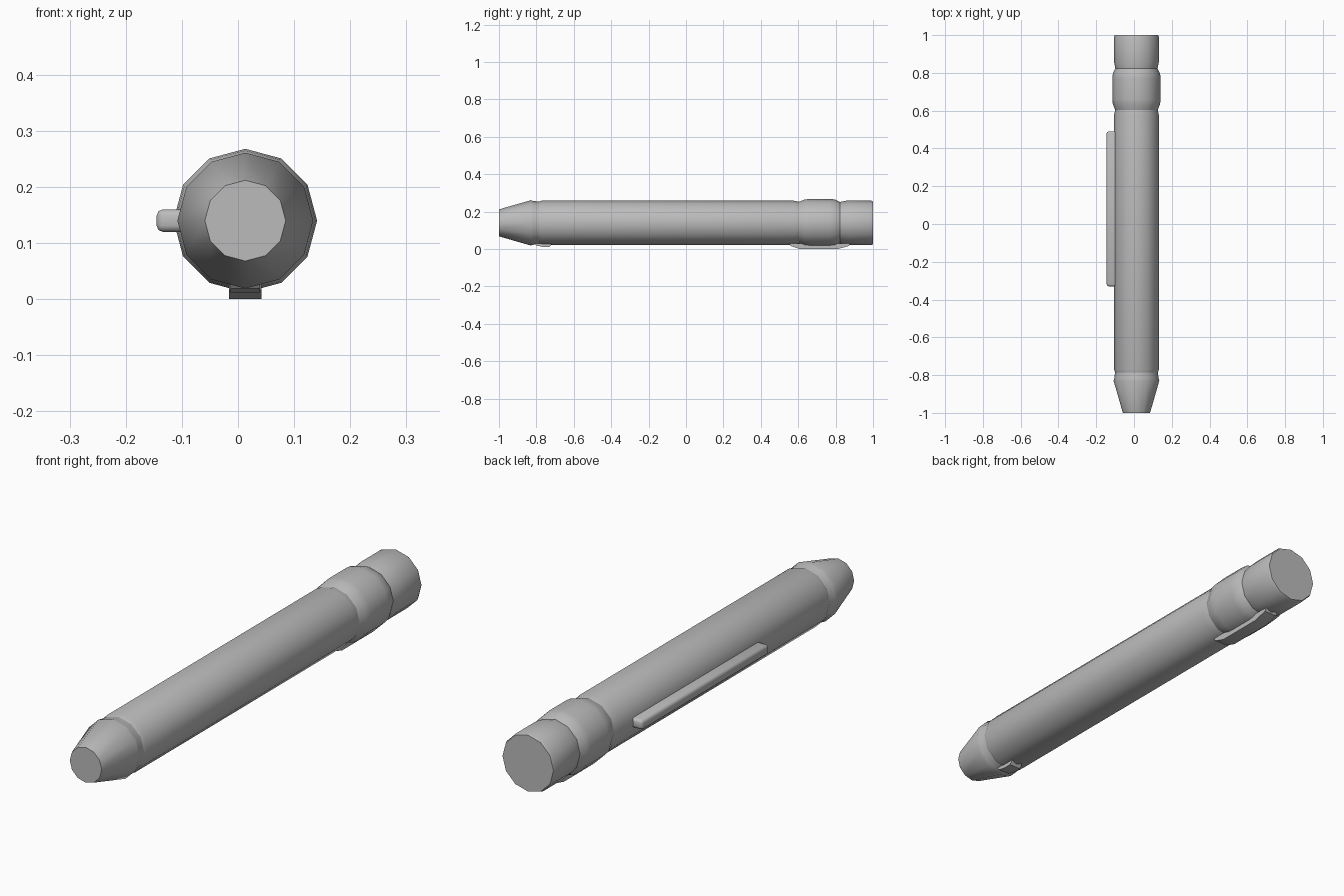
import bpy, bmesh, math
from mathutils import Vector

cube = bpy.data.objects.get("Cube")
if cube:
    bpy.data.objects.remove(cube, do_unlink=True)

CX, CZ, SIDES = 0.013, 0.14, 12

grey = bpy.data.materials.new("plain grey")
grey.use_nodes = True
colour = (0.5, 0.5, 0.5, 1)
grey.diffuse_color = colour
grey.node_tree.nodes["Principled BSDF"].inputs["Base Color"].default_value = colour


def finish(name, bm, angle=35):
    bmesh.ops.recalc_face_normals(bm, faces=bm.faces)
    mesh = bpy.data.meshes.new(name)
    bm.to_mesh(mesh)
    bm.free()
    mesh.materials.append(grey)
    obj = bpy.data.objects.new(name, mesh)
    bpy.context.collection.objects.link(obj)
    bpy.ops.object.select_all(action='DESELECT')
    obj.select_set(True)
    bpy.context.view_layer.objects.active = obj
    bpy.ops.object.shade_smooth_by_angle(angle=math.radians(angle))
    return obj


def tube(name, profile):
    """Capped twelve-sided turning along y from (y, radius) pairs."""
    bm = bmesh.new()
    rings = []
    for y, r in profile:
        turns = [2 * math.pi * i / SIDES for i in range(SIDES)]
        rings.append([bm.verts.new((CX + r * math.cos(a), y, CZ + r * math.sin(a))) for a in turns])
    for a, b in zip(rings, rings[1:]):
        for i in range(SIDES):
            j = (i + 1) % SIDES
            bm.faces.new((a[i], a[j], b[j], b[i]))
    bm.faces.new(rings[0])
    bm.faces.new(rings[-1])
    return finish(name, bm)


def prism(name, outline, offset):
    """Closed outline swept along an offset vector."""
    bm = bmesh.new()
    base = [bm.verts.new(p) for p in outline]
    face = bm.faces.new(base)
    swept = bmesh.ops.extrude_face_region(bm, geom=[face])["geom"]
    moved = [v for v in swept if isinstance(v, bmesh.types.BMVert)]
    bmesh.ops.translate(bm, verts=moved, vec=Vector(offset))
    return bm


# Tapered nose, barrel, collar and end cap
tube("nose", [(-1, 0.072), (-0.83, 0.121), (-0.815, 0.117), (-0.78, 0.113)])
tube("barrel", [(-0.79, 0.112), (-0.77, 0.119), (0.575, 0.119), (0.61, 0.111)])
tube("collar", [(0.6, 0.111), (0.635, 0.125), (0.66, 0.128), (0.77, 0.128),
                (0.797, 0.125), (0.825, 0.111)])
tube("end_cap", [(0.82, 0.111), (0.86, 0.119), (0.99, 0.119), (1, 0.115)])

# Long side clip with rounded outer edges
bm = prism("side_clip", [(-0.145, -0.33, 0.12), (-0.145, 0.49, 0.12),
                         (-0.09, 0.49, 0.12), (-0.09, -0.33, 0.12)], (0, 0, 0.04))
outer = [e for e in bm.edges if any(v.co.x < -0.14 for v in e.verts)]
bmesh.ops.bevel(bm, geom=outer, offset=0.011, segments=2, affect='EDGES', profile=0.5)
finish("side_clip", bm, 50)

# Underside latch and front tab
for name, half, slope in (
        ("rear_latch", 0.029, [(0.55, 0.03), (0.56, 0.016), (0.61, 0), (0.81, 0), (0.87, 0.016), (0.88, 0.03)]),
        ("front_tab", 0.026, [(-0.81, 0.03), (-0.8, 0.019), (-0.765, 0.012), (-0.73, 0.012), (-0.715, 0.03)])):
    bm = prism(name, [(CX - half, y, z) for y, z in slope], (2 * half, 0, 0))
    finish(name, bm)
